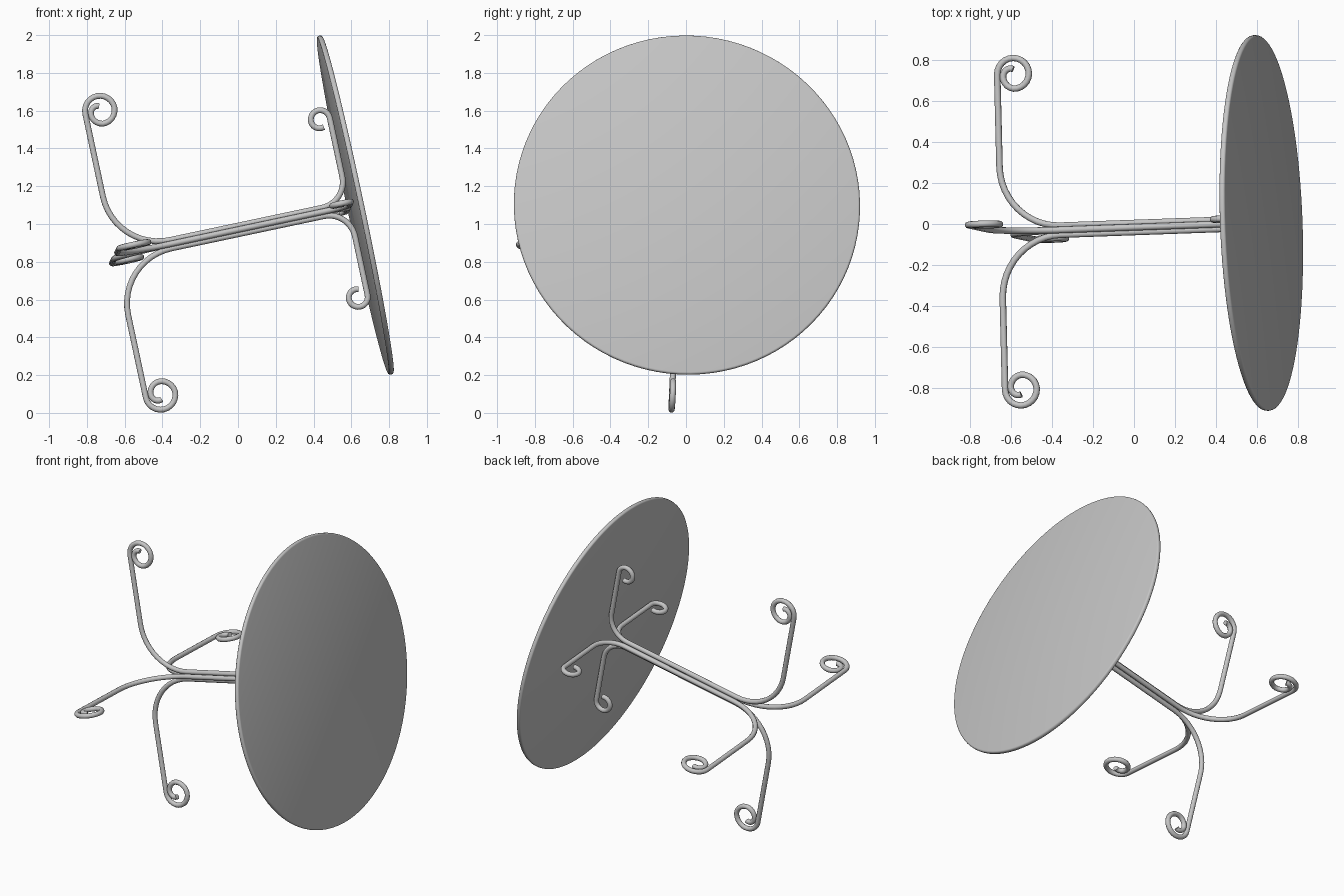
import bpy
import bmesh
from math import sin, cos, pi, radians
from mathutils import Matrix, Vector

cube = bpy.data.objects.get("Cube")
if cube:
    bpy.data.objects.remove(cube, do_unlink=True)

metal = bpy.data.materials.new("grey_metal")
metal.use_nodes = True
grey = (0.56, 0.56, 0.56, 1)
metal.diffuse_color = grey
metal.node_tree.nodes["Principled BSDF"].inputs["Base Color"].default_value = grey

# Frame of the toppled table: local z is the column axis, local x the first leg
axis = Vector((0.978, 0.035, 0.207)).normalized()
leg_dir = Vector((-0.207, 0.045, 0.978))
leg_dir = (leg_dir - axis * leg_dir.dot(axis)).normalized()
side_dir = axis.cross(leg_dir)
tilt = Matrix((leg_dir, side_dir, axis)).transposed().to_4x4()
tilt.translation = (0.621, 0.005, 1.10)

ROD = 0.016        # rod radius
GAP = 0.0225       # rod offset from the column axis


def add_object(name, mesh, matrix):
    obj = bpy.data.objects.new(name, mesh)
    bpy.context.collection.objects.link(obj)
    obj.matrix_world = matrix
    if not mesh.materials:
        mesh.materials.append(metal)
    bpy.ops.object.select_all(action="DESELECT")
    obj.select_set(True)
    bpy.context.view_layer.objects.active = obj
    bpy.ops.object.shade_smooth_by_angle(angle=radians(40))
    return obj


def scroll(r, s, radii, sweep, side):
    """Spiral from the leg (start) to its curled tip, as (radial, axial) points."""
    steps = int(sweep / 15)
    points = []
    for i in range(steps + 1):
        t = i / steps * (len(radii) - 1)
        k = min(int(t), len(radii) - 2)
        size = radii[k] + (radii[k + 1] - radii[k]) * (t - k)
        a = radians(sweep * i / steps)
        points.append((r + size * sin(a), s + side * size * cos(a)))
    return points


def bend(s, radius, side):
    """Quarter turn from the leg in to the column."""
    return [(GAP + radius * (1 - sin(a)), s + side * radius * cos(a))
            for a in (i * pi / 24 for i in range(13))]


# One rod runs from foot scroll through the column to the top bracket scroll
foot = scroll(0.769, -1.218, [0.08, 0.08, 0.078, 0.07, 0.05, 0.025], 450, -1)
bracket = scroll(0.48, -0.088, [0.052, 0.052, 0.049, 0.042], 285, 1)
path = foot[::-1] + bend(-1.0, 0.298, -1) + bend(-0.176, 0.14, 1)[::-1] + bracket

curve = bpy.data.curves.new("rod_path", "CURVE")
curve.dimensions = "3D"
curve.bevel_depth = ROD
curve.bevel_resolution = 3
curve.use_fill_caps = True
spline = curve.splines.new("POLY")
spline.points.add(len(path) - 1)
for point, (r, s) in zip(spline.points, path):
    point.co = (r, 0, s, 1)
helper = bpy.data.objects.new("rod_path", curve)
bpy.context.collection.objects.link(helper)
bpy.context.view_layer.update()
rod_mesh = bpy.data.meshes.new_from_object(
    helper.evaluated_get(bpy.context.evaluated_depsgraph_get()))
bpy.data.objects.remove(helper, do_unlink=True)
rod_mesh.materials.clear()

for i, name in enumerate(("upper", "front", "lower", "back")):
    add_object("frame_rod_" + name, rod_mesh.copy(),
               tilt @ Matrix.Rotation(i * pi / 2, 4, "Z"))

# Round table top with a softened rim
bm = bmesh.new()
bmesh.ops.create_cone(bm, cap_ends=True, segments=96, radius1=0.917,
                      radius2=0.917, depth=0.028)
rim = [e for e in bm.edges if abs(e.verts[0].co.z - e.verts[1].co.z) < 1e-5]
bmesh.ops.bevel(bm, geom=rim, offset=0.011, segments=3, profile=0.5,
                affect="EDGES")
top_mesh = bpy.data.meshes.new("table_top")
bm.to_mesh(top_mesh)
bm.free()
add_object("table_top", top_mesh, tilt)
